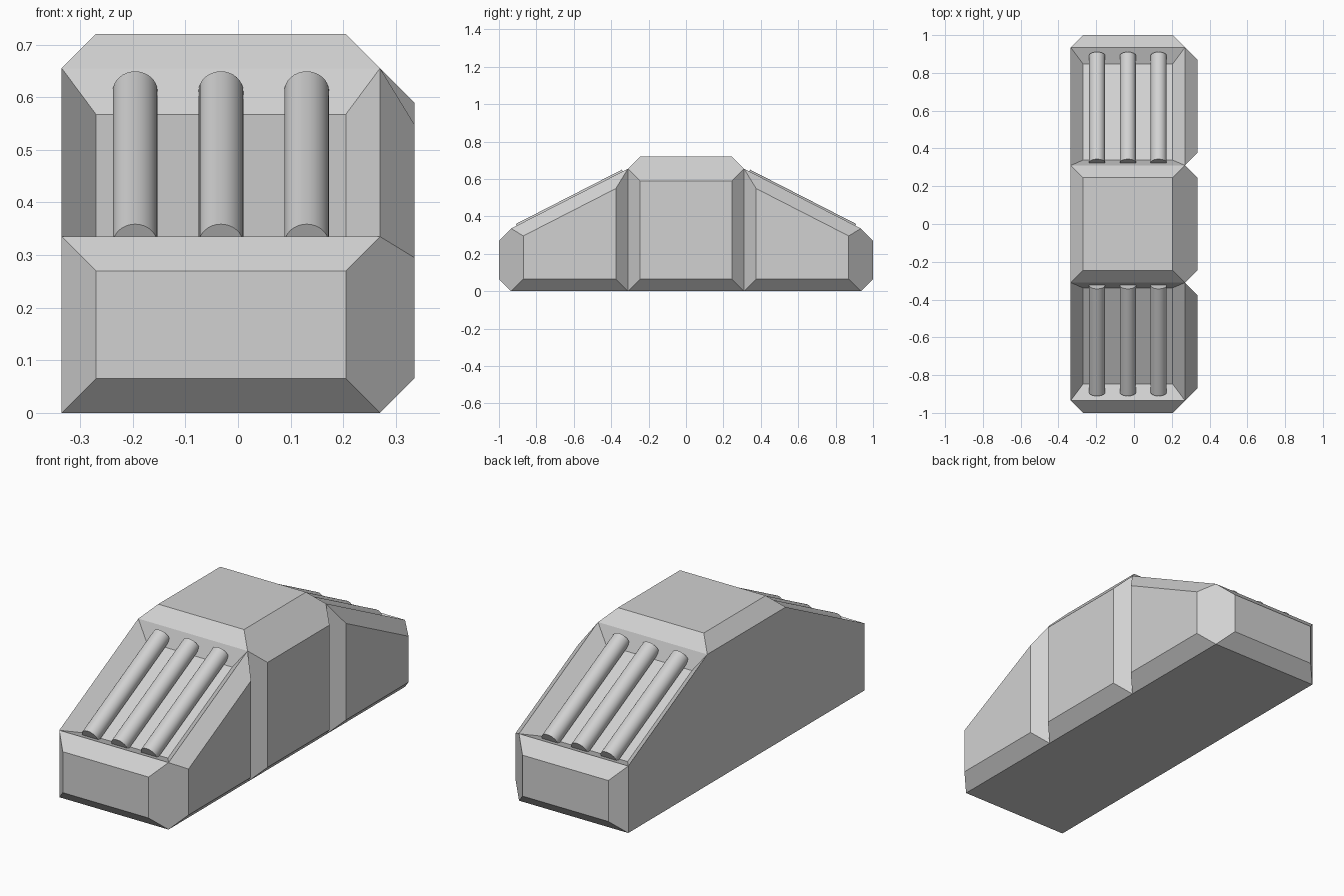
import bpy
import bmesh
from mathutils import Vector

cube = bpy.data.objects.get("Cube")
if cube:
    bpy.data.objects.remove(cube, do_unlink=True)

BEVEL = 0.065          # inset width and panel height
X_BACK, X_FACE = -0.335, 0.27
Y_END, Y_MID = 0.935, 0.31
Z_LOW, Z_HIGH = 0.335, 0.655

grey = bpy.data.materials.new("light_grey")
grey.use_nodes = True
colour = (0.64, 0.64, 0.64, 1)
grey.diffuse_color = colour
grey.node_tree.nodes["Principled BSDF"].inputs["Base Color"].default_value = colour

# Housing: three prism bays side by side along y
bm = bmesh.new()
stations = [(-Y_END, Z_LOW), (-Y_MID, Z_HIGH), (Y_MID, Z_HIGH), (Y_END, Z_LOW)]
rings = [[bm.verts.new((x, y, z)) for x, z in
          ((X_BACK, 0), (X_FACE, 0), (X_FACE, top), (X_BACK, top))]
         for y, top in stations]
for a, b in zip(rings, rings[1:]):
    for i in range(4):
        j = (i + 1) % 4
        bm.faces.new((a[i], a[j], b[j], b[i]))
bm.faces.new(rings[0])
bm.faces.new(rings[-1])
bmesh.ops.recalc_face_normals(bm, faces=bm.faces)
bm.normal_update()

# Raised panels on the ends, roof and one side; sunken trays on the slopes
raised, sunken = [], []
for f in bm.faces:
    n = f.normal
    if n.z > 0.1 and abs(n.y) > 0.1:
        sunken.append(f)
    elif n.z > -0.5 and n.x > -0.5:
        raised.append(f)
for faces, depth in ((raised, BEVEL), (sunken, -BEVEL)):
    bmesh.ops.inset_individual(bm, faces=faces, thickness=BEVEL, depth=depth,
                               use_even_offset=True)
mesh = bpy.data.meshes.new("housing")
bm.to_mesh(mesh)
bm.free()
mesh.materials.append(grey)
housing = bpy.data.objects.new("housing", mesh)
bpy.context.collection.objects.link(housing)


# Rods: three resting in each sloping tray
def add_rod(name, x, side):
    low = Vector((x, side * Y_END, Z_LOW))
    high = Vector((x, side * Y_MID, Z_HIGH))
    axis = (high - low).normalized()
    inward = Vector((0, -side * axis.z, -abs(axis.y)))
    bpy.ops.mesh.primitive_cylinder_add(
        vertices=32, radius=0.0425, depth=(high - low).length - BEVEL,
        location=(low + high) / 2 + inward * BEVEL / 2,
        rotation=axis.to_track_quat('Z', 'Y').to_euler())
    rod = bpy.context.object
    rod.name = name
    rod.data.materials.append(grey)
    bpy.ops.object.shade_smooth_by_angle()


centre = (X_BACK + X_FACE) / 2
for side, label in ((-1, "front"), (1, "back")):
    for k, place in ((-1, "right"), (0, "middle"), (1, "left")):
        add_rod(f"{label}_rod_{place}", centre + k * 0.163, side)
